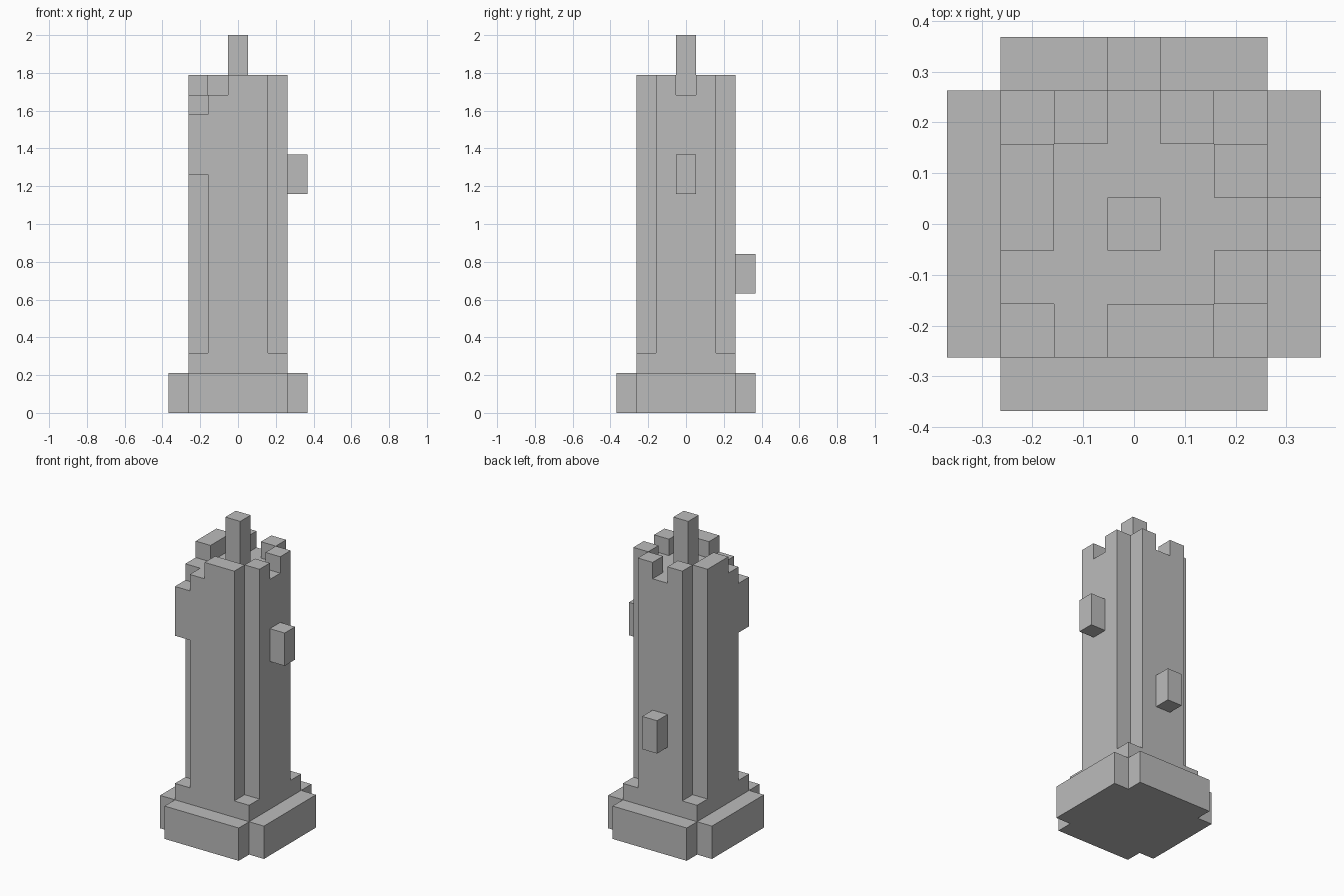
import bpy
import bmesh

cube = bpy.data.objects.get("Cube")
if cube:
    bpy.data.objects.remove(cube, do_unlink=True)

U = 2 / 19  # one block

stone = bpy.data.materials.new("grey_stone")
stone.use_nodes = True
GREY = (0.5, 0.5, 0.5, 1)
stone.diffuse_color = GREY
stone.node_tree.nodes["Principled BSDF"].inputs["Base Color"].default_value = GREY


def prism(name, outline, z0, z1):
    """Extrude a plan outline, given in blocks, from z0 to z1."""
    bm = bmesh.new()
    face = bm.faces.new([bm.verts.new((x * U, y * U, z0 * U)) for x, y in outline])
    top = bmesh.ops.extrude_face_region(bm, geom=[face])["geom"]
    verts = [g for g in top if isinstance(g, bmesh.types.BMVert)]
    bmesh.ops.translate(bm, verts=verts, vec=(0, 0, (z1 - z0) * U))
    bmesh.ops.recalc_face_normals(bm, faces=bm.faces)
    mesh = bpy.data.meshes.new(name)
    bm.to_mesh(mesh)
    bm.free()
    mesh.materials.append(stone)
    obj = bpy.data.objects.new(name, mesh)
    bpy.context.collection.objects.link(obj)
    return obj


def cross(a, b):
    """Square of half-width a whose corners are notched back to b."""
    quarter = [(a, -b), (a, b), (b, b)]
    points = []
    for _ in range(4):
        points += quarter
        quarter = [(-y, x) for x, y in quarter]
    return points


def block(name, cx, cy, z0, z1, sx=1, sy=1):
    x, y = sx / 2, sy / 2
    return prism(name, [(cx - x, cy - y), (cx + x, cy - y),
                        (cx + x, cy + y), (cx - x, cy + y)], z0, z1)


# Stepped foot and main shaft
prism("base", cross(3.5, 2.5), 0, 2)
block("plinth", 0, 0, 2, 3, 5, 5)
prism("shaft", cross(2.5, 1.5), 3, 16)

# Broken battlements
block("front_battlement", 0.5, -2, 16, 17, sx=2)
block("right_side_battlement", -2, 0.5, 16, 17, sy=2)
for side, s in (("left", 1), ("right", -1)):
    block("back_merlon_" + side, s, 2, 16, 17)
for end, s in (("back", 1), ("front", -1)):
    block("left_side_merlon_" + end, 2, s, 16, 17)

# Spire, corner turret and wall blocks
block("spire", 0, 0, 16, 19)
block("corner_turret", -2, -2, 12, 15)
block("left_wall_block", 3, 0, 11, 13)
block("back_wall_block", 0, 3, 6, 8)
